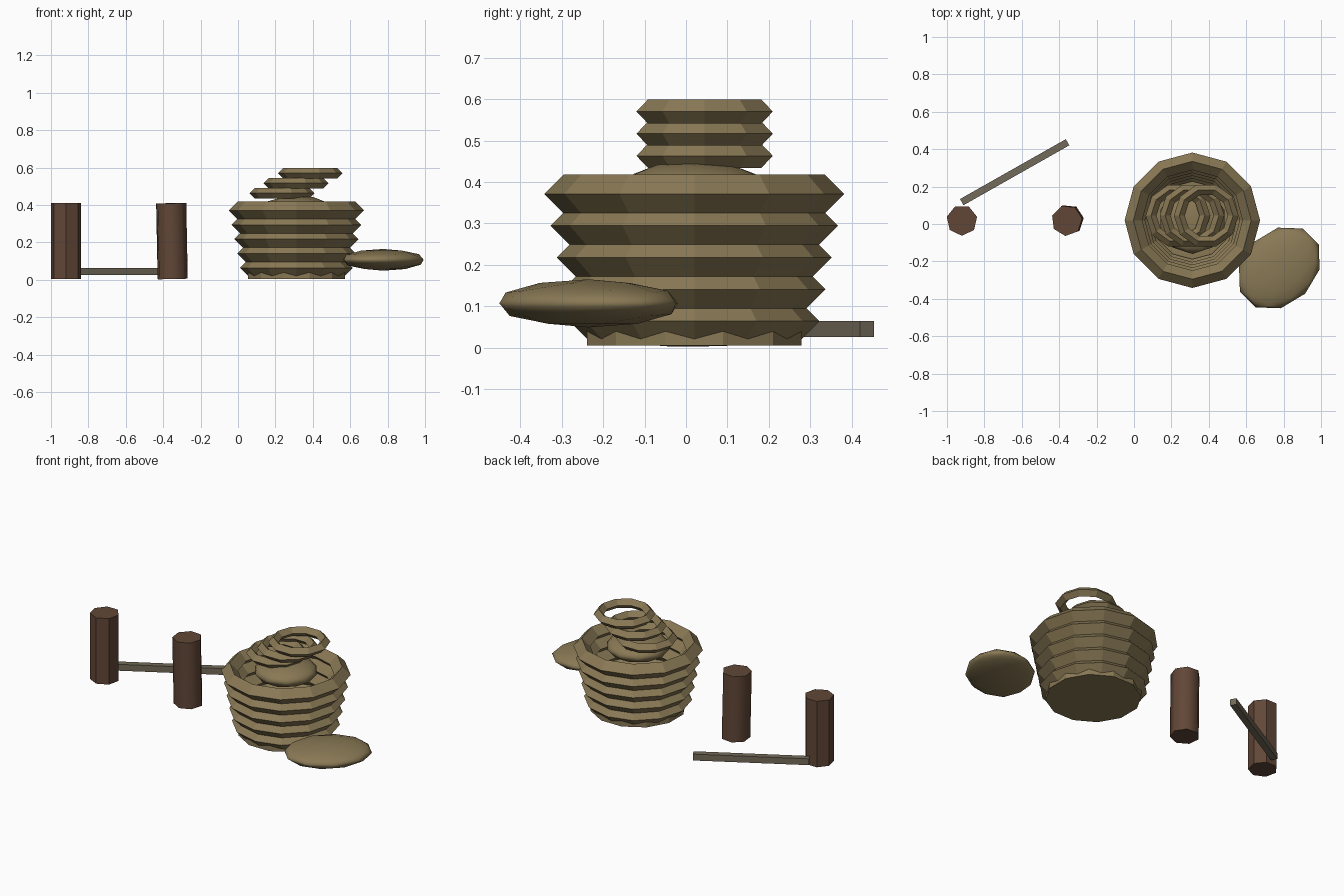
import bpy
from math import pi, radians

if "Cube" in bpy.data.objects:
    bpy.data.objects.remove(bpy.data.objects["Cube"], do_unlink=True)


def material(name, rgb):
    m = bpy.data.materials.new(name)
    m.use_nodes = True
    m.diffuse_color = (*rgb, 1)
    m.node_tree.nodes["Principled BSDF"].inputs["Base Color"].default_value = (*rgb, 1)
    return m


STRAW = material("straw", (0.25, 0.19, 0.09))
BARK = material("dark wood", (0.12, 0.062, 0.038))
DRIFT = material("grey wood", (0.17, 0.145, 0.10))


def finish(name, mat, scale=(1, 1, 1), smooth=None):
    ob = bpy.context.object
    ob.name = name
    ob.scale = scale
    ob.data.materials.append(mat)
    if smooth:
        bpy.ops.object.shade_smooth_by_angle(angle=radians(smooth))
    return ob


def ring(name, loc, radius, tube, sides):
    # Diamond section hoop
    bpy.ops.mesh.primitive_torus_add(major_segments=sides, minor_segments=4,
                                     major_radius=radius, minor_radius=tube, location=loc)
    return finish(name, STRAW)


def pebble(name, loc, scale, rot):
    bpy.ops.mesh.primitive_ico_sphere_add(subdivisions=2, radius=1, location=loc, rotation=rot)
    return finish(name, STRAW, scale, 50)


def prism(name, mat, sides, radius, height, loc, rot, smooth=None):
    bpy.ops.mesh.primitive_cylinder_add(vertices=sides, radius=radius, depth=height,
                                        location=loc, rotation=rot)
    return finish(name, mat, smooth=smooth)


# Basket wall, flaring upwards
BX, BY = 0.312, 0.02
for i in range(5):
    ring(f"basket_hoop_{i + 1}", (BX, BY, 0.064 + 0.0768 * i), 0.255 + 0.015 * i, 0.047, 12)

# Basket floor and contents
prism("basket_floor", STRAW, 12, 0.268, 0.04, (BX, BY, 0.025), (0, 0, radians(15)))
pebble("basket_contents", (BX, BY, 0.385), (0.18, 0.18, 0.066), (0, 0, 0))

# Loose hoops stacked on top, sliding to one side
for i in range(3):
    ring(f"loose_hoop_{i + 1}", (0.235 + 0.0755 * i, 0.045, 0.463 + 0.0535 * i), 0.144, 0.029, 10)

# Flat mound beside the basket
pebble("side_mound", (0.777, -0.235, 0.107), (0.25, 0.195, 0.058), (0, 0, radians(45)))

# Two posts and a stick lying behind them
prism("right_post", BARK, 7, 0.083, 0.405, (-0.92, 0.02, 0.207), (0, 0, pi), 35)
prism("left_post", BARK, 7, 0.083, 0.405, (-0.355, 0.02, 0.207), (0, radians(-1.2), pi / 9), 60)
bpy.ops.mesh.primitive_cube_add(size=1, location=(-0.638, 0.277, 0.045),
                                rotation=(0, 0, radians(29.5)))
finish("stick", DRIFT, (0.65, 0.038, 0.039))
